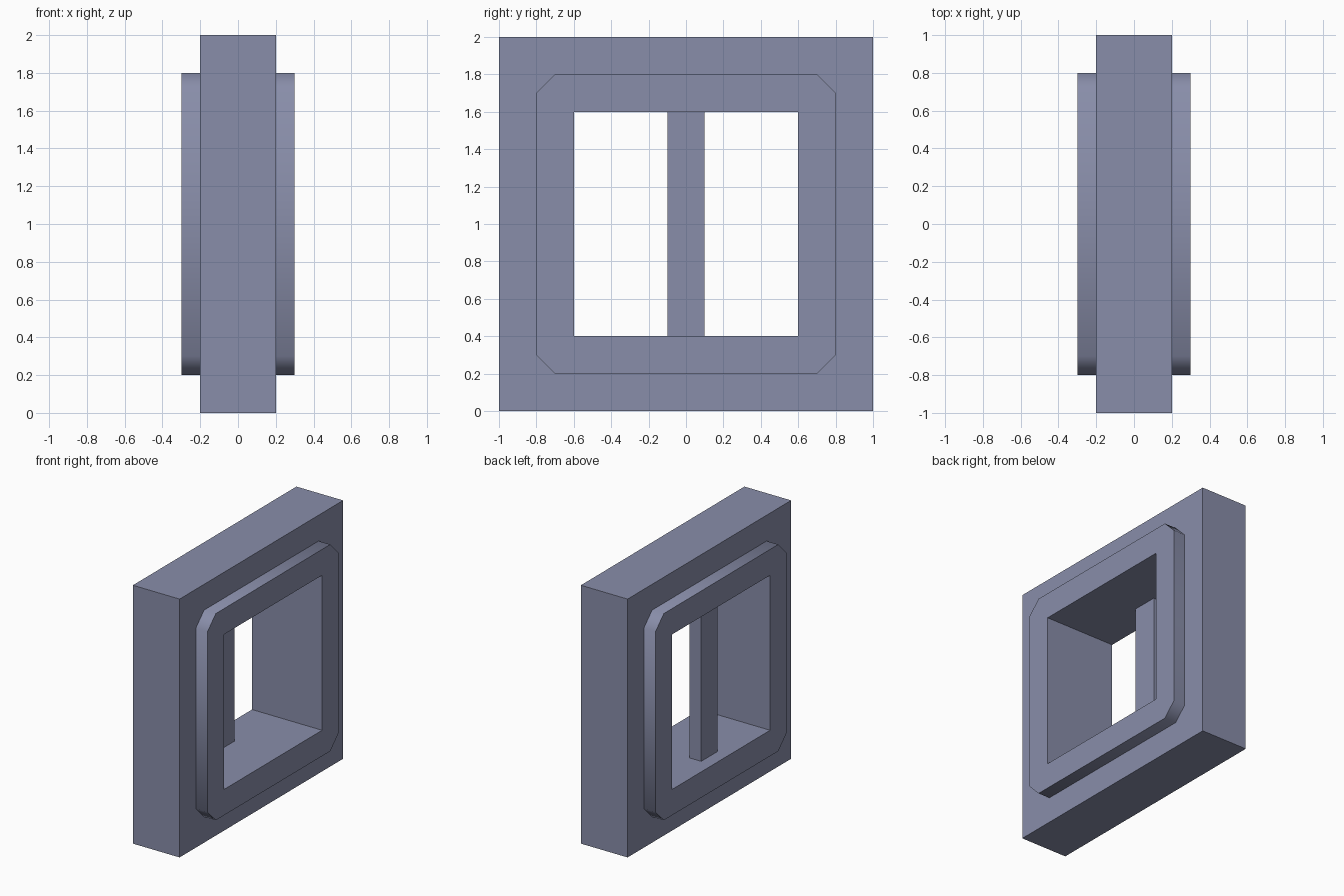
import bpy
import bmesh
import math

cube = bpy.data.objects.get("Cube")
if cube:
    bpy.data.objects.remove(cube, do_unlink=True)

# One slate colour for everything
slate = bpy.data.materials.new("slate_blue_grey")
slate.use_nodes = True
colour = (0.25, 0.27, 0.40, 1)
slate.diffuse_color = colour
slate.node_tree.nodes["Principled BSDF"].inputs["Base Color"].default_value = colour

CENTRE_Z = 1.0
OPENING = 0.6


def square_loop(half, cut=0.0):
    """Square outline in (y, z), with optional chamfered corners."""
    if not cut:
        return [(-half, -half), (half, -half), (half, half), (-half, half)]
    k = half - cut
    return [(-k, -half), (k, -half), (half, -k), (half, k),
            (k, half), (-k, half), (-half, k), (-half, -k)]


def panel(name, loops, x_start, x_end, open_back=False):
    """Fill nested outlines at x_start and extrude them to x_end."""
    bm = bmesh.new()
    edges = []
    for loop in loops:
        verts = [bm.verts.new((x_start, y, CENTRE_Z + z)) for y, z in loop]
        edges += [bm.edges.new((a, b)) for a, b in zip(verts, verts[1:] + verts[:1])]
    bmesh.ops.triangle_fill(bm, edges=edges, use_beauty=True)
    back = bm.faces[:]
    result = bmesh.ops.extrude_face_region(bm, geom=back, use_keep_orig=True)
    moved = [v for v in result["geom"] if isinstance(v, bmesh.types.BMVert)]
    bmesh.ops.translate(bm, verts=moved, vec=(x_end - x_start, 0, 0))
    bmesh.ops.recalc_face_normals(bm, faces=bm.faces[:])
    if open_back:
        hidden = [f for f in bm.faces
                  if all(abs(v.co.x - x_start) < 1e-5 for v in f.verts)]
        bmesh.ops.delete(bm, geom=hidden, context="FACES_ONLY")
    mesh = bpy.data.meshes.new(name)
    bm.to_mesh(mesh)
    bm.free()
    mesh.materials.append(slate)
    obj = bpy.data.objects.new(name, mesh)
    bpy.context.collection.objects.link(obj)
    return obj


# Thick square frame with a square opening
panel("frame", [square_loop(1.0), square_loop(OPENING)], -0.2, 0.2)

# Raised rims with chamfered corners, smooth around the outside
for side, name in ((1, "left_rim"), (-1, "right_rim")):
    rim = panel(name, [square_loop(0.8, 0.1), square_loop(OPENING)],
                side * 0.2, side * 0.3, open_back=True)
    bpy.ops.object.select_all(action="DESELECT")
    rim.select_set(True)
    bpy.context.view_layer.objects.active = rim
    bpy.ops.object.shade_smooth_by_angle(angle=math.radians(50))

# Upright bar set to one side of the opening
bar = [(-0.1, -OPENING), (0.1, -OPENING), (0.1, OPENING), (-0.1, OPENING)]
panel("upright_bar", [bar], -0.2, -0.1)
